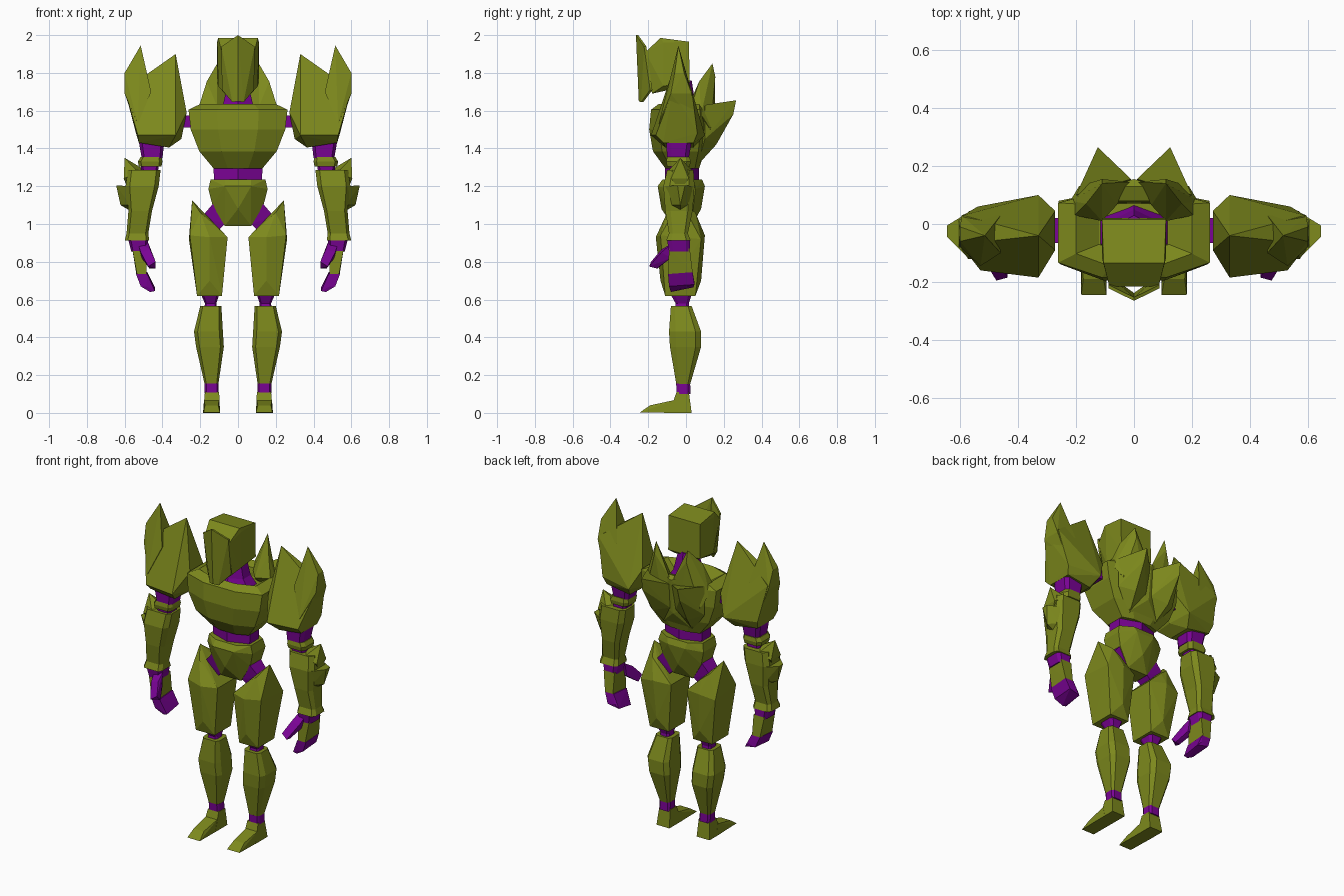
import bpy, bmesh


def material(name, rgb):
    m = bpy.data.materials.new(name)
    m.diffuse_color = (*rgb, 1)
    return m


GREEN = material("olive_armour", (0.205, 0.25, 0.012))
PURPLE = material("purple_joint", (0.195, 0.001, 0.30))


def finish(bm, name, mat):
    bmesh.ops.recalc_face_normals(bm, faces=bm.faces)
    me = bpy.data.meshes.new(name)
    bm.to_mesh(me)
    bm.free()
    me.materials.append(mat)
    ob = bpy.data.objects.new(name, me)
    bpy.context.collection.objects.link(ob)


def hull(name, mat, pts, sides=(1,), sym=False):
    """Convex faceted block; sym adds the mirrored points, sides builds mirrored copies."""
    if sym:
        pts = pts + [(-x, y, z) for x, y, z in pts if x]
    for s in sides:
        bm = bmesh.new()
        vs = [bm.verts.new((s * x, y, z)) for x, y, z in pts]
        bmesh.ops.convex_hull(bm, input=vs)
        bmesh.ops.delete(bm, geom=[v for v in bm.verts if not v.link_faces], context="VERTS")
        bmesh.ops.dissolve_limit(bm, angle_limit=0.03, verts=bm.verts, edges=bm.edges)
        finish(bm, name + {1: "", -1: "_mirrored"}[s], mat)


# Cross-sections, front is -y
HEX = [(0, -1), (1, -.5), (1, .5), (0, 1), (-1, .5), (-1, -.5)]
TORSO = [(-.42, -1), (.42, -1), (1, -.65), (1, .75), (.45, 1), (-.45, 1), (-1, .75), (-1, -.65)]
LIMB = [(-.75, -1), (.75, -1), (1, -.6), (1, .65), (.7, 1), (-.7, 1), (-1, .65), (-1, -.6)]
BOX = [(-1, -1), (1, -1), (1, 1), (-1, 1)]


def loft(name, mat, rings, shape=HEX, sides=(1,)):
    """Rings of (z, x0, x1, y0, y1) joined by quads and capped."""
    for s in sides:
        bm = bmesh.new()
        loops = []
        for z, x0, x1, y0, y1 in rings:
            cx, cy, hx, hy = (x0 + x1) / 2, (y0 + y1) / 2, (x1 - x0) / 2, (y1 - y0) / 2
            loops.append([bm.verts.new((s * (cx + a * hx), cy + b * hy, z)) for a, b in shape])
        n = len(shape)
        for lo, hi in zip(loops, loops[1:]):
            for i in range(n):
                j = (i + 1) % n
                bm.faces.new((lo[i], lo[j], hi[j], hi[i]))
        bm.faces.new(loops[0])
        bm.faces.new(loops[-1])
        finish(bm, name + {1: "", -1: "_mirrored"}[s], mat)


LR = (1, -1)

# Helmet and its thin pointed face plate
hull("helmet", GREEN, [(.11, .015, 1.965), (.105, -.135, 1.985), (.11, -.12, 1.96),
                       (.085, -.215, 1.91), (.11, .02, 1.75), (.105, -.12, 1.73),
                       (.07, -.18, 1.69), (.08, .0, 1.73)], sym=True)
plate = [(0, -.265, 2.0), (0, -.25, 1.65), (.03, -.238, 1.645), (.085, -.19, 1.71), (.088, -.222, 1.94)]
hull("face_plate", GREEN, plate + [(x, y + .012, z) for x, y, z in plate], LR)

# Neck with flared base
loft("neck", PURPLE, [(1.56, -.13, .13, -.12, .07), (1.63, -.08, .08, -.1, .05),
                      (1.76, -.05, .05, -.08, .03)], HEX)

# Chest shell with a sunken collar
loft("chest", GREEN, [(1.295, -.13, .13, -.11, .07), (1.385, -.205, .205, -.175, .1),
                      (1.5, -.25, .25, -.195, .115), (1.605, -.262, .262, -.185, .11),
                      (1.635, -.2, .2, -.145, .1), (1.58, -.12, .12, -.1, .07)], TORSO)

# Back plate, upright fins and swept fins
hull("back_plate", GREEN, [(0, .155, 1.64), (.09, .13, 1.66), (.15, .08, 1.64), (.17, .1, 1.5),
                           (0, .13, 1.42), (.1, .08, 1.33), (0, .07, 1.6)], sym=True)
hull("upright_fin", GREEN, [(.11, .14, 1.85), (.165, .07, 1.755), (.205, .03, 1.63),
                            (.22, .08, 1.58), (.11, .155, 1.78), (.015, .145, 1.65),
                            (.11, .01, 1.62), (.06, .065, 1.63), (.19, .13, 1.5), (.06, .15, 1.5)], LR)
hull("swept_fin", GREEN, [(.125, .265, 1.655), (.13, .25, 1.58), (.2, .1, 1.63), (.01, .155, 1.61),
                          (.02, .13, 1.45), (.2, .1, 1.45), (.09, .06, 1.31), (.12, .16, 1.42)], LR)

# Waist, pelvis and hip joints
loft("waist", PURPLE, [(1.2, -.125, .125, -.11, .07), (1.3, -.13, .13, -.11, .07)])
hull("pelvis", GREEN, [(.145, -.08, 1.235), (.145, .04, 1.235), (.07, -.125, 1.235), (.07, .085, 1.235),
                       (.157, -.08, 1.185), (.157, .05, 1.185), (.07, -.15, 1.2), (.06, .1, 1.2),
                       (.135, -.07, 1.1), (.135, .04, 1.1), (.0, -.13, 1.08), (.0, .08, 1.08),
                       (.07, -.07, .99), (.07, .03, .99)], sym=True)
hull("hip_joint", PURPLE, [(.07, -.065, 1.0), (.07, .03, 1.0), (.13, -.075, 1.11), (.13, .035, 1.11),
                           (.19, -.06, 1.04), (.19, .03, 1.04), (.1, -.055, .97), (.1, .025, .97)], LR)

# Legs
hull("thigh", GREEN, [(.243, -.03, 1.125), (.2, -.1, 1.06), (.2, .05, 1.06), (.255, -.135, .94),
                      (.26, .08, .92), (.055, -.125, .93), (.055, .07, .93), (.15, -.16, .93),
                      (.16, .1, .94), (.15, -.135, .7), (.15, .08, .7), (.217, -.11, .62),
                      (.217, .05, .62), (.085, -.11, .62), (.085, .05, .62),
                      (.15, -.1, 1.02), (.15, .06, 1.02)], LR)
loft("knee", PURPLE, [(.54, .11, .18, -.06, .02), (.58, .115, .175, -.055, .015),
                      (.625, .1, .195, -.08, .03)], LIMB, LR)
loft("shin", GREEN, [(.145, .105, .175, -.05, .02), (.35, .075, .222, -.085, .08),
                     (.43, .08, .233, -.09, .08), (.565, .088, .2, -.08, .03)], LIMB, LR)
loft("ankle", PURPLE, [(.1, .102, .176, -.05, .025), (.155, .103, .177, -.052, .022)], LIMB, LR)
hull("heel", GREEN, [(.1, -.05, .11), (.175, -.05, .11), (.1, .015, .11), (.175, .015, .11),
                     (.095, .03, 0), (.185, .03, 0), (.095, -.09, 0), (.185, -.09, 0),
                     (.1, -.065, .065), (.18, -.065, .065)], LR)
hull("toe", GREEN, [(.1, -.06, .068), (.18, -.06, .068), (.105, -.19, .04), (.175, -.19, .04),
                    (.095, -.245, .002), (.182, -.245, .002), (.095, -.04, 0), (.185, -.04, 0)], LR)

# Shoulder joint and two-horned shoulder guard
loft("shoulder_joint", PURPLE, [(1.51, .22, .32, -.065, .02), (1.575, .22, .32, -.065, .02)], BOX, LR)
hull("shoulder_guard", GREEN, [(.33, -.04, 1.9), (.288, -.04, 1.68), (.272, .045, 1.59),
                               (.272, -.09, 1.59), (.33, .1, 1.47), (.33, -.185, 1.47),
                               (.53, -.16, 1.47), (.54, .06, 1.48), (.6, -.07, 1.71), (.59, .03, 1.71),
                               (.3, -.04, 1.45), (.365, -.11, 1.405), (.365, .04, 1.405),
                               (.525, -.12, 1.43), (.525, .04, 1.43)], LR)
hull("shoulder_horn", GREEN, [(.515, -.04, 1.945), (.6, -.06, 1.8), (.6, -.01, 1.8), (.49, -.04, 1.78),
                              (.46, -.1, 1.7), (.46, .03, 1.7), (.6, -.08, 1.69), (.595, .03, 1.69),
                              (.53, -.145, 1.53), (.54, .05, 1.52)], LR)

# Upper arm and elbow rings
loft("upper_arm", PURPLE, [(1.35, .4, .51, -.1, .015), (1.435, .39, .525, -.105, .03)], LIMB, LR)
loft("elbow_ring", GREEN, [(1.305, .405, .525, -.1, .02), (1.33, .4, .53, -.105, .025),
                           (1.355, .405, .515, -.1, .02)], LIMB, LR)
loft("elbow", PURPLE, [(1.26, .425, .51, -.08, .01), (1.31, .42, .515, -.085, .01)], LIMB, LR)

# Forearm guard with its outer spikes
loft("forearm", GREEN, [(.912, .47, .6, -.105, .025), (.95, .475, .59, -.09, .01),
                        (1.07, .455, .58, -.11, .035), (1.2, .42, .595, -.12, .045),
                        (1.285, .41, .585, -.1, .04)], LIMB, LR)
hull("elbow_spike", GREEN, [(.6, -.03, 1.35), (.5, -.03, 1.29), (.605, -.08, 1.24), (.605, .015, 1.24),
                            (.53, -.1, 1.275), (.53, .04, 1.275), (.58, -.03, 1.18)], LR)
hull("forearm_spike", GREEN, [(.645, -.045, 1.205), (.645, -.005, 1.205), (.622, -.03, 1.1),
                              (.58, -.11, 1.2), (.58, .035, 1.2), (.57, -.03, 1.07),
                              (.57, -.09, 1.1), (.57, .02, 1.1)], LR)

# Hand
loft("wrist", PURPLE, [(.855, .485, .565, -.09, .02), (.915, .475, .58, -.1, .02)], LIMB, LR)
hull("palm", GREEN, [(.485, -.09, .87), (.485, .02, .87), (.56, -.09, .87), (.56, .02, .87),
                     (.485, -.095, .735), (.485, .035, .745), (.535, -.095, .735), (.54, .035, .745)], LR)
hull("fingers", PURPLE, [(.48, -.095, .735), (.48, .035, .745), (.54, -.095, .735), (.54, .035, .745),
                         (.485, -.09, .67), (.515, -.09, .67), (.515, .045, .68), (.465, .045, .69),
                         (.44, -.08, .645), (.44, .04, .665), (.465, -.08, .64)], LR)
hull("thumb", PURPLE, [(.53, -.07, .9), (.475, -.07, .9), (.465, -.13, .865), (.515, -.13, .85),
                       (.47, -.08, .82), (.51, -.08, .82), (.436, -.185, .8), (.475, -.195, .775),
                       (.436, -.15, .765), (.47, -.155, .765)], LR)
